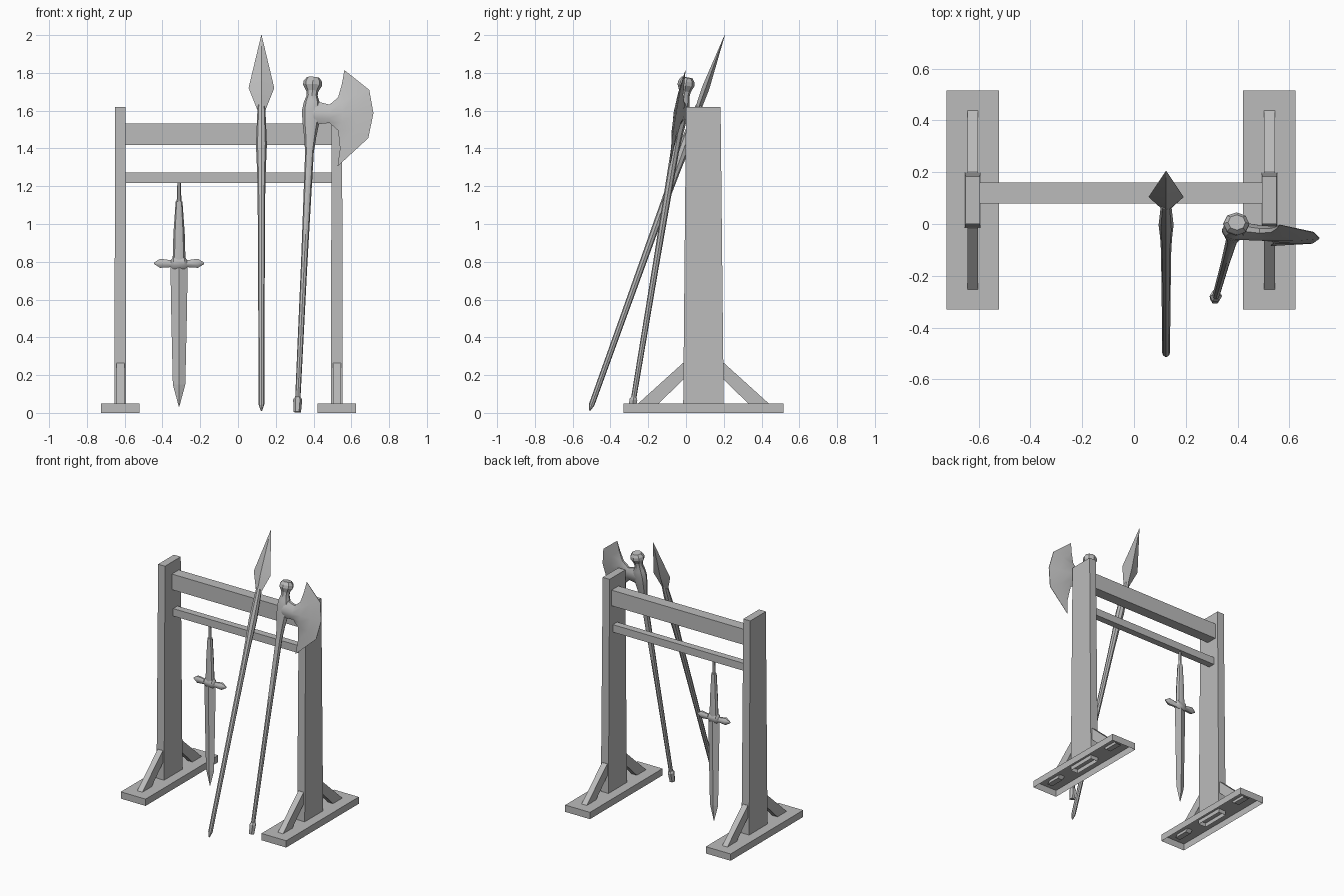
import bpy, bmesh, math
from mathutils import Vector

if "Cube" in bpy.data.objects:
    bpy.data.objects.remove(bpy.data.objects["Cube"], do_unlink=True)

GREY = (0.5, 0.5, 0.5, 1)
mat = bpy.data.materials.new("plain grey")
mat.use_nodes = True
mat.diffuse_color = GREY
mat.node_tree.nodes["Principled BSDF"].inputs["Base Color"].default_value = GREY


def loft(name, rings, start=True, end=True, smooth=None):
    """Skin a list of equal-length point rings, optionally capping each end."""
    bm = bmesh.new()
    loops = [[bm.verts.new(p) for p in ring] for ring in rings]
    n = len(loops[0])
    for a, b in zip(loops, loops[1:]):
        for i in range(n):
            j = (i + 1) % n
            bm.faces.new((a[i], a[j], b[j], b[i]))
    if start:
        bm.faces.new(loops[0])
    if end:
        bm.faces.new(loops[-1])
    bmesh.ops.recalc_face_normals(bm, faces=bm.faces)
    mesh = bpy.data.meshes.new(name)
    bm.to_mesh(mesh)
    bm.free()
    mesh.materials.append(mat)
    obj = bpy.data.objects.new(name, mesh)
    bpy.context.collection.objects.link(obj)
    if smooth:
        bpy.ops.object.select_all(action='DESELECT')
        obj.select_set(True)
        bpy.context.view_layer.objects.active = obj
        bpy.ops.object.shade_smooth_by_angle(angle=math.radians(smooth))
    return obj


def rect(x0, x1, y0, y1, z):
    return [(x0, y0, z), (x1, y0, z), (x1, y1, z), (x0, y1, z)]


def box(name, x0, x1, y0, y1, z0, z1, bottom=True):
    return loft(name, [rect(x0, x1, y0, y1, z0), rect(x0, x1, y0, y1, z1)], start=bottom)


def spindle(name, base, tip, profile, sides=8, smooth=40):
    """Rings around a leaning axis: (height, x half-width, depth half-width)."""
    base, tip = Vector(base), Vector(tip)
    axis = (tip - base).normalized()
    u = Vector((1, 0, 0))
    u = (u - axis * u.dot(axis)).normalized()
    v = axis.cross(u)
    rings = []
    for z, rx, ry in profile:
        c = base + (tip - base) * ((z - base.z) / (tip.z - base.z))
        angles = [math.tau * i / sides for i in range(sides)]
        rings.append([c + u * rx * math.cos(a) + v * ry * math.sin(a) for a in angles])
    return loft(name, rings, smooth=smooth)


# Two stands: hollow foot, tapered post and a brace on each side
for side, cx in (("right", -0.623), ("left", 0.523)):
    box(side + "_foot", cx - 0.101, cx + 0.101, -0.33, 0.515, 0, 0.05, bottom=False)
    loft(side + "_post", [rect(cx - 0.031, cx + 0.031, -0.015, 0.2, 0.02),
                          rect(cx - 0.028, cx + 0.028, 0, 0.183, 1.62)], start=False)
    for end, sign in (("front", -1), ("back", 1)):
        outline = [(0.35, 0.03), (0.46, 0.03), (0.2, 0.265), (0.185, 0.265), (0.185, 0.19)]
        rings = [[(x, 0.0925 + sign * (y - 0.0925), z) for y, z in outline]
                 for x in (cx - 0.021, cx + 0.021)]
        loft(f"{side}_{end}_brace", rings)

# Cross beams
box("upper_beam", -0.597, 0.497, 0.08, 0.16, 1.417, 1.532)
box("lower_beam", -0.597, 0.497, 0.095, 0.145, 1.217, 1.272)

# Hanging sword
SX, SY = -0.312, 0.12


def sword_part(name, profile, sides, smooth=None):
    return spindle(name, (SX, SY, 0), (SX, SY, 1), profile, sides, smooth)


sword_part("sword_cord", [(1.11, 0.013, 0.013), (1.22, 0.009, 0.009)], 6)
sword_part("sword_grip", [(0.81, 0.034, 0.025), (0.95, 0.03, 0.022), (1.12, 0.018, 0.018)], 8, 40)
sword_part("sword_blade", [(0.035, 0.002, 0.002), (0.15, 0.033, 0.012),
                           (0.5, 0.041, 0.015), (0.79, 0.046, 0.017)], 4)
guard = [(-0.133, 0.792, 0.004), (-0.1, 0.792, 0.026), (-0.043, 0.79, 0.02),
         (-0.03, 0.795, 0.035), (0.03, 0.795, 0.035), (0.043, 0.79, 0.02),
         (0.1, 0.792, 0.026), (0.133, 0.792, 0.004)]
loft("sword_guard", [[(SX + x, SY + 0.8 * h * math.cos(a), z + h * math.sin(a))
                      for a in (math.tau * (i + 0.5) / 8 for i in range(8))]
                     for x, z, h in guard], smooth=40)

# Leaning spear
SPEAR = (0.124, -0.512, 0.008), (0.124, 0.205, 2.0)
spindle("spear_shaft", *SPEAR, [(z, r, r) for z, r in (
    (0.012, 0.004), (0.045, 0.015), (0.6, 0.017), (1.15, 0.02), (1.28, 0.023),
    (1.42, 0.029), (1.54, 0.024), (1.61, 0.021), (1.63, 0.018))])
spindle("spear_head", *SPEAR, [(1.6, 0.02, 0.016), (1.72, 0.068, 0.02),
                               (2.0, 0.001, 0.001)], sides=4, smooth=30)

# Leaning axe: pole, butt cap and top knob share one axis
AXE = Vector((0.313, -0.29, 0)), Vector((0.397, 0.006, 1.775))
spindle("axe_pole", *AXE, [(0.05, 0.014, 0.014), (0.8, 0.017, 0.017), (1.38, 0.023, 0.022),
                           (1.46, 0.032, 0.026), (1.54, 0.045, 0.034), (1.6, 0.05, 0.038),
                           (1.645, 0.042, 0.036), (1.68, 0.029, 0.029), (1.72, 0.034, 0.034)])
spindle("axe_butt", *AXE, [(0.004, 0.02, 0.02), (0.07, 0.024, 0.024), (0.085, 0.014, 0.014)], 6, 30)
spindle("axe_knob", *AXE, [(1.7, 0.03, 0.03), (1.735, 0.051, 0.045),
                           (1.755, 0.049, 0.043), (1.775, 0.034, 0.03)], 8, 25)

# Axe blade: columns from socket to cutting edge, each listed top to bottom
columns = [
    (0.036, [(0.39, 1.655), (0.39, 1.62), (0.39, 1.59), (0.39, 1.56), (0.39, 1.525)]),
    (0.03, [(0.485, 1.632), (0.485, 1.61), (0.485, 1.585), (0.485, 1.56), (0.485, 1.535)]),
    (0.026, [(0.53, 1.67), (0.55, 1.64), (0.555, 1.588), (0.55, 1.54), (0.53, 1.495)]),
    (0.017, [(0.55, 1.74), (0.62, 1.685), (0.635, 1.588), (0.62, 1.495), (0.54, 1.4)]),
    (0.002, [(0.563, 1.815), (0.695, 1.71), (0.717, 1.587), (0.69, 1.455), (0.527, 1.305)]),
]


def blade_ring(thick, points):
    ring = []
    for sign in (-1, 1):
        face = []
        for (x, z), k in zip(points, (0.3, 0.85, 1, 0.85, 0.3)):
            y = AXE[0].y + z * (AXE[1].y - AXE[0].y) / AXE[1].z - 0.09 * (x - 0.39)
            face.append((x, y + sign * thick * k, z))
        ring += face[::sign]
    return ring


loft("axe_blade", [blade_ring(t, p) for t, p in columns], smooth=50)
